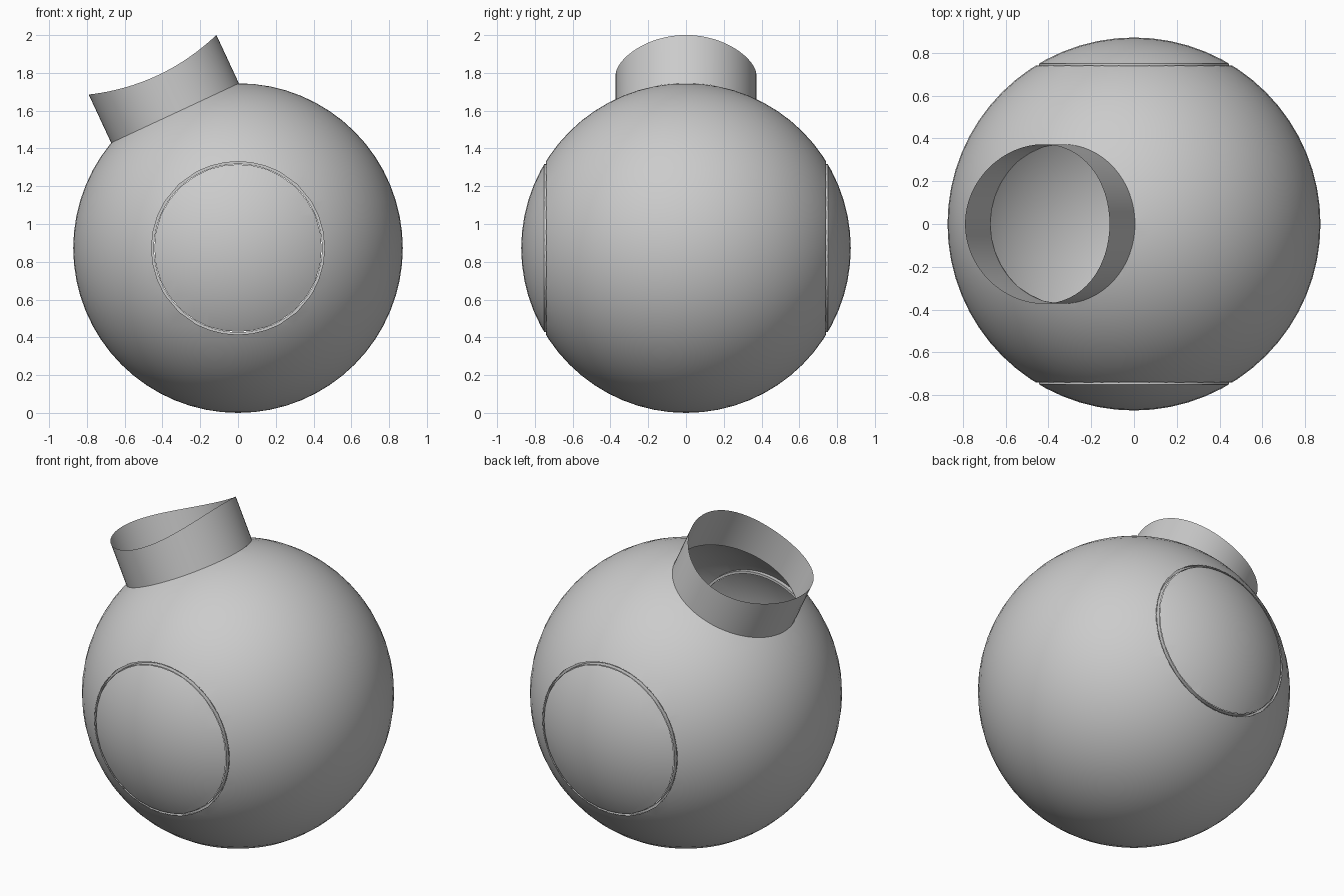
import bpy, bmesh, math
from mathutils import Vector, Matrix

cube = bpy.data.objects.get("Cube")
if cube:
    bpy.data.objects.remove(cube, do_unlink=True)

R = 0.8725                      # hull radius
CENTRE = Vector((0, 0, R))
HOLE_R, PANE_R, NECK_R = 0.46, 0.445, 0.373
TILT = math.radians(25)         # neck leans to the right side


def depth(r):
    """Distance from the hull centre to a circle of radius r on the hull."""
    return math.sqrt(R * R - r * r)


grey = bpy.data.materials.new("plain grey")
grey.use_nodes = True
colour = (0.6, 0.6, 0.6, 1)
grey.diffuse_color = colour
grey.node_tree.nodes["Principled BSDF"].inputs["Base Color"].default_value = colour


def finish(name, bm):
    mesh = bpy.data.meshes.new(name)
    bm.to_mesh(mesh)
    bm.free()
    obj = bpy.data.objects.new(name, mesh)
    bpy.context.collection.objects.link(obj)
    mesh.materials.append(grey)
    bpy.ops.object.select_all(action='DESELECT')
    obj.select_set(True)
    bpy.context.view_layer.objects.active = obj
    bpy.ops.object.shade_smooth_by_angle(angle=math.radians(30))
    return obj


def sphere():
    bm = bmesh.new()
    bmesh.ops.create_uvsphere(bm, u_segments=64, v_segments=32, radius=R,
                              matrix=Matrix.Translation(CENTRE))
    return bm


def slice_off(bm, normal, dist, keep_cap=False):
    bmesh.ops.bisect_plane(bm, geom=bm.verts[:] + bm.edges[:] + bm.faces[:],
                           plane_co=CENTRE + normal * dist, plane_no=normal,
                           clear_outer=not keep_cap, clear_inner=keep_cap)


def lathe(bm, profile, matrix, steps=64):
    """Spin (radius, height) points into an open surface."""
    rings = [[bm.verts.new(matrix @ Vector((r * math.cos(a), r * math.sin(a), h)))
              for a in (2 * math.pi * i / steps for i in range(steps))]
             for r, h in profile]
    for low, high in zip(rings, rings[1:]):
        for i in range(steps):
            j = (i + 1) % steps
            bm.faces.new((low[i], low[j], high[j], high[i]))
    return rings


# Hollow hull, opened at the neck and at both windows
neck_axis = Vector((-math.sin(TILT), 0, math.cos(TILT)))
front, back = Vector((0, -1, 0)), Vector((0, 1, 0))
bm = sphere()
slice_off(bm, neck_axis, depth(NECK_R))
for side in (front, back):
    slice_off(bm, side, depth(HOLE_R))
finish("hull", bm)

# Thin tilted neck with a saddle-shaped rim
bm = bmesh.new()
place = Matrix.Translation(CENTRE) @ Matrix.Rotation(-TILT, 4, 'Y')
base = depth(NECK_R)
rings = lathe(bm, [(NECK_R, base), (NECK_R, base + 0.22)], place)
for i, v in enumerate(rings[1]):
    v.co += neck_axis * 0.062 * math.cos(2 * math.pi * i / len(rings[1])) ** 2
finish("neck", bm)

# Domed windows, each set in a narrow recessed groove
for name, side in (("front", front), ("back", back)):
    bm = sphere()
    slice_off(bm, side, depth(PANE_R), keep_cap=True)
    finish(name + "_window", bm)

    bm = bmesh.new()
    place = Matrix.Translation(CENTRE) @ side.to_track_quat('Z', 'Y').to_matrix().to_4x4()
    floor = depth(HOLE_R) - 0.025
    lathe(bm, [(PANE_R, depth(PANE_R)), (PANE_R, floor),
               (HOLE_R, floor), (HOLE_R, depth(HOLE_R))], place)
    finish(name + "_window_groove", bm)
